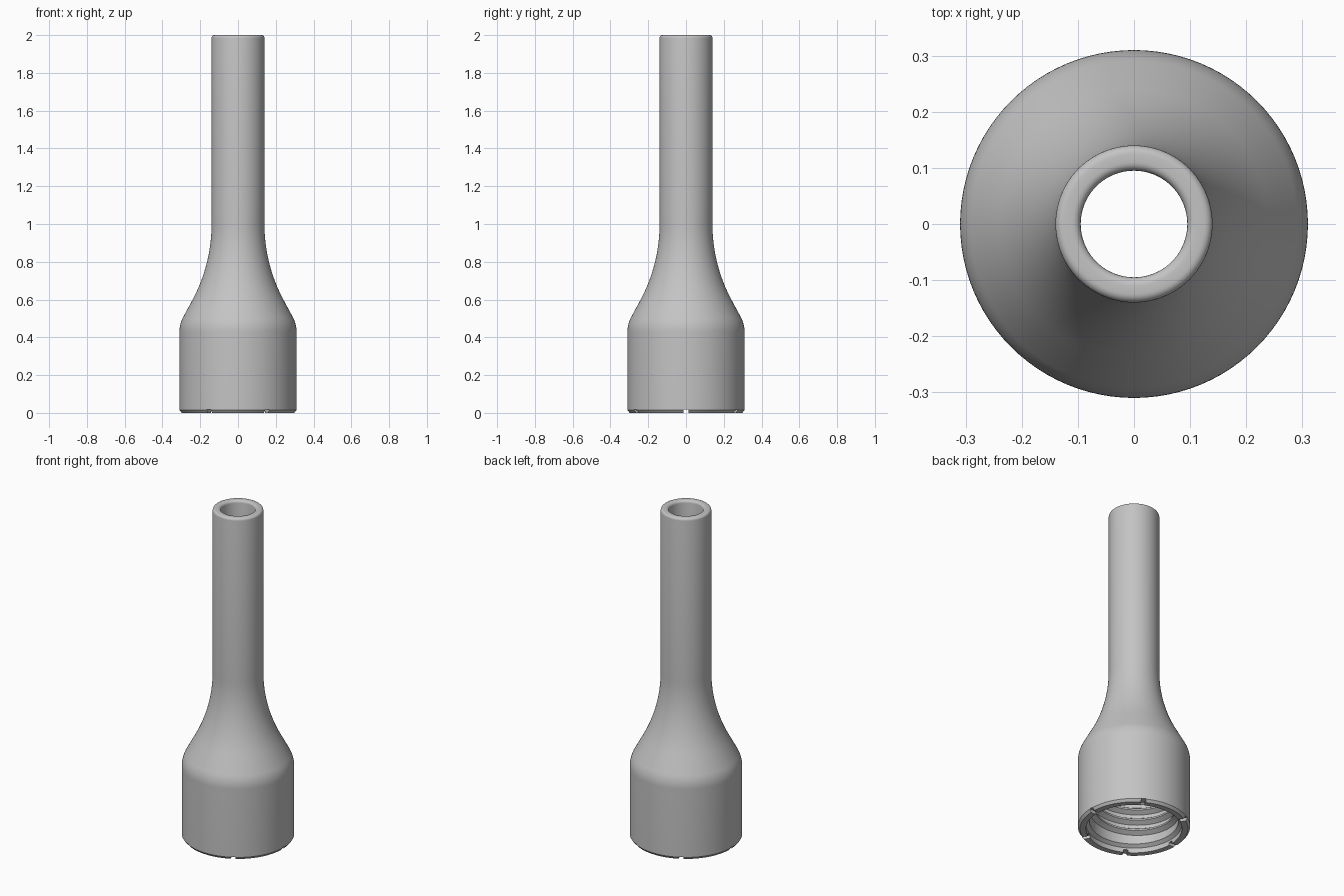
import bpy, bmesh, math
from mathutils import Matrix

cube = bpy.data.objects.get("Cube")
if cube:
    bpy.data.objects.remove(cube, do_unlink=True)

SIDES = 96
THREAD_PITCH, THREAD_TURNS = 0.065, 5

grey = bpy.data.materials.new("plain grey")
grey.use_nodes = True
colour = (0.55, 0.55, 0.55, 1)
grey.diffuse_color = colour
grey.node_tree.nodes["Principled BSDF"].inputs["Base Color"].default_value = colour


def arc(r, z, radius, start, end, steps):
    """Points (r, z) along an arc, angles in degrees."""
    angles = [math.radians(start + (end - start) * i / steps) for i in range(steps + 1)]
    return [(r + radius * math.cos(a), z + radius * math.sin(a)) for a in angles]


def make_object(name, bm):
    mesh = bpy.data.meshes.new(name)
    bm.to_mesh(mesh)
    bm.free()
    mesh.materials.append(grey)
    obj = bpy.data.objects.new(name, mesh)
    bpy.context.collection.objects.link(obj)
    return obj


def lathe(name, profile):
    """Closed profile of (r, z) points turned about z."""
    bm = bmesh.new()
    rings = []
    for i in range(SIDES):
        a = math.tau * i / SIDES
        rings.append([bm.verts.new((r * math.cos(a), r * math.sin(a), z)) for r, z in profile])
    for i, ring in enumerate(rings):
        following = rings[(i + 1) % SIDES]
        for j in range(len(profile)):
            k = (j + 1) % len(profile)
            bm.faces.new((ring[j], following[j], following[k], ring[k]))
    bmesh.ops.recalc_face_normals(bm, faces=bm.faces)
    return make_object(name, bm)


# Nozzle body: collar, flared shoulder, tube, bore and threaded socket
profile = [(0.265, 0), (0.298, 0), (0.31, 0.015)]
profile += arc(0.15, 0.43, 0.16, 0, 28, 8)
profile += arc(0.99, 1.0, 0.85, 208, 180, 16)
profile += arc(0.125, 1.985, 0.015, 0, 90, 5)
profile += arc(0.11, 1.985, 0.015, 90, 180, 5)
profile += [(0.095, 0.95), (0.12, 0.75), (0.18, 0.6), (0.235, 0.46),
            (0.245, 0.42), (0.245, 0.045), (0.265, 0.03)]
body = lathe("nozzle_body", profile)

# Notches round the bottom rim
bm = bmesh.new()
for i in range(6):
    place = (Matrix.Rotation(math.tau * i / 6, 4, "Z")
             @ Matrix.Translation((0.3, 0, 0))
             @ Matrix.Diagonal((0.16, 0.026, 0.036, 1)))
    bmesh.ops.create_cube(bm, size=1, matrix=place)
cutter = make_object("notch_cutter", bm)
cutter.hide_render = True
cutter.hide_set(True)
cut = body.modifiers.new("notches", "BOOLEAN")
cut.operation, cut.solver, cut.object = "DIFFERENCE", "EXACT", cutter

# Helical thread inside the socket
bm = bmesh.new()
loop = [bm.verts.new((r, 0, z)) for r, z in
        ((0.25, 0.055), (0.218, 0.075), (0.218, 0.085), (0.25, 0.105))]
for a, b in zip(loop, loop[1:]):
    bm.edges.new((a, b))
thread = make_object("socket_thread", bm)
screw = thread.modifiers.new("helix", "SCREW")
screw.axis = "Z"
screw.screw_offset = THREAD_PITCH
screw.iterations = THREAD_TURNS
screw.steps = screw.render_steps = SIDES
screw.use_smooth_shade = False
screw.use_normal_calculate = True

# Apply modifiers, then smooth shading with sharp edges
for obj in (body, thread):
    bpy.ops.object.select_all(action="DESELECT")
    obj.select_set(True)
    bpy.context.view_layer.objects.active = obj
    for modifier in list(obj.modifiers):
        bpy.ops.object.modifier_apply(modifier=modifier.name)
    if obj is thread:
        # Thread faces point to the axis
        bm = bmesh.new()
        bm.from_mesh(obj.data)
        crest = min(bm.faces, key=lambda f: f.calc_center_median().xy.length)
        if crest.normal.xy.dot(crest.calc_center_median().xy) > 0:
            bmesh.ops.reverse_faces(bm, faces=bm.faces)
        bm.to_mesh(obj.data)
        bm.free()
    bpy.ops.object.shade_smooth_by_angle(angle=math.radians(25))
bpy.data.objects.remove(cutter, do_unlink=True)
